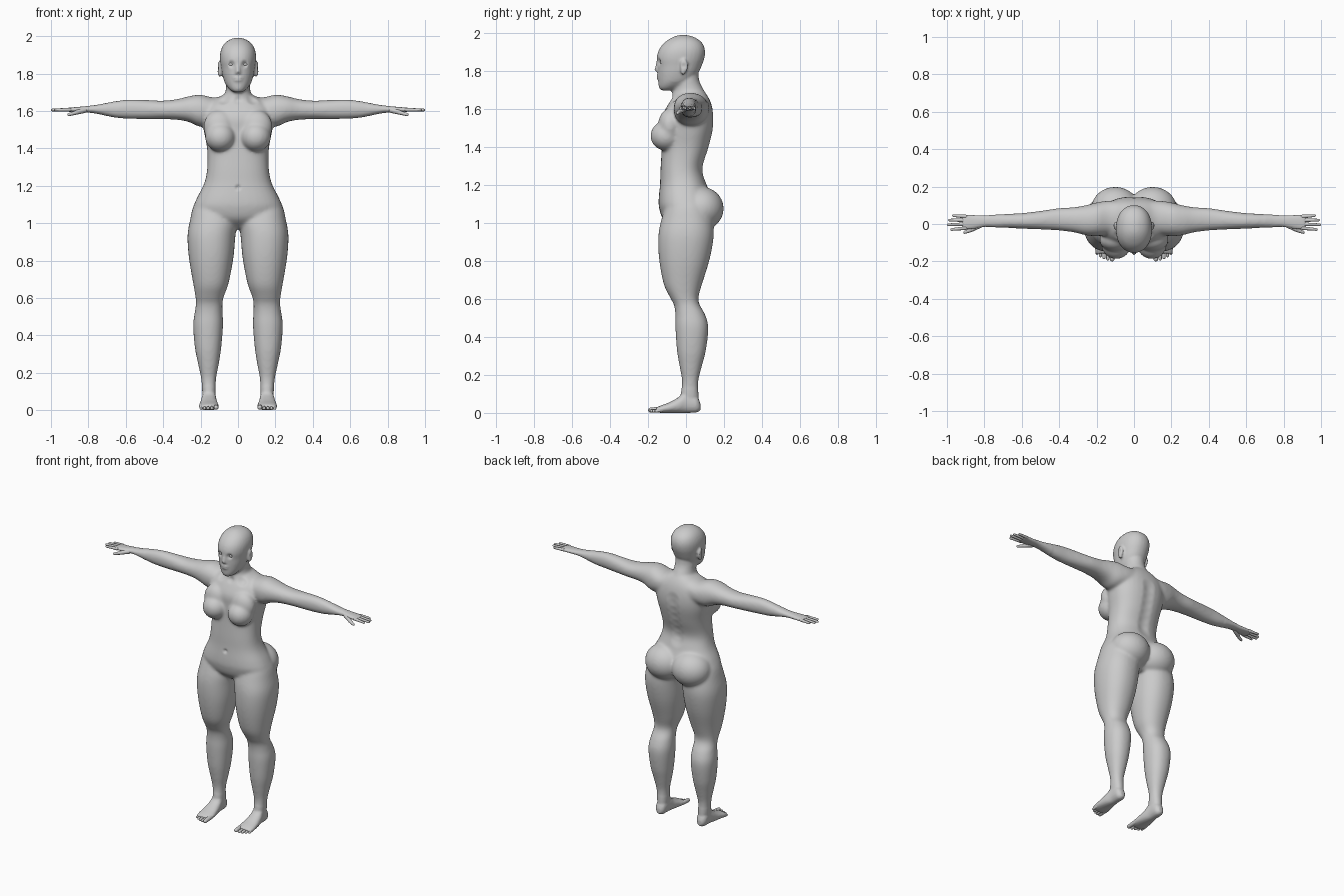
import bpy, bmesh, math
from mathutils import Vector, Matrix

SEG, SUB = 32, 4


def catmull(rows):
    """Smoothly interpolate section rows."""
    out = []
    for i in range(len(rows) - 1):
        p0, p1 = rows[max(i - 1, 0)], rows[i]
        p2, p3 = rows[i + 1], rows[min(i + 2, len(rows) - 1)]
        for s in range(SUB):
            t = s / SUB
            out.append([0.5 * (2 * b + (c - a) * t + (2 * a - 5 * b + 4 * c - d) * t * t
                               + (3 * b - a - 3 * c + d) * t ** 3)
                        for a, b, c, d in zip(p0, p1, p2, p3)])
    out.append(list(rows[-1]))
    return out


def skin(bm, rings):
    """Join rings of points into a closed tube."""
    rings = [[bm.verts.new(p) for p in ring] for ring in rings]
    n = len(rings[0])
    for r, q in zip(rings, rings[1:]):
        for k in range(n):
            j = (k + 1) % n
            bm.faces.new((r[k], r[j], q[j], q[k]))
    bm.faces.new(rings[0])
    bm.faces.new(rings[-1])


def loft(bm, axis, rows, n=2.2):
    """Rows are (position on axis, a min, a max, b min, b max)."""
    rings = []
    for t, a0, a1, b0, b1 in catmull(rows):
        ring = []
        for k in range(SEG):
            ang = 2 * math.pi * k / SEG
            c, s = math.cos(ang), math.sin(ang)
            a = (a0 + a1) / 2 + (a1 - a0) / 2 * math.copysign(abs(c) ** (2 / n), c)
            b = (b0 + b1) / 2 + (b1 - b0) / 2 * math.copysign(abs(s) ** (2 / n), s)
            ring.append({'x': (t, a, b), 'y': (a, t, b), 'z': (a, b, t)}[axis])
        rings.append(ring)
    skin(bm, rings)


def sym(rows):
    return [(z, -w, w, f, b) for z, w, f, b in rows]


def blob(bm, c, r, seg=24):
    m = Matrix.Translation(c) @ Matrix.Diagonal((*r, 1))
    bmesh.ops.create_uvsphere(bm, u_segments=seg, v_segments=seg // 2, radius=1, matrix=m)


def digit(bm, p, q, r0, r1):
    """Tapered tube with round ends, its tip at q."""
    p, q = Vector(p), Vector(q)
    d = (q - p).normalized()
    q = q - d * r1
    u = d.orthogonal().normalized()
    w = d.cross(u)
    arc = [0.05 + k * (math.pi / 2 - 0.05) / 4 for k in range(5)]
    prof = [(p - d * r0 * math.cos(a), r0 * math.sin(a)) for a in arc]
    prof += [(q + d * r1 * math.cos(a), r1 * math.sin(a)) for a in reversed(arc)]
    angs = [2 * math.pi * k / 14 for k in range(14)]
    skin(bm, [[c + (u * math.cos(a) + w * math.sin(a)) * r for a in angs] for c, r in prof])


def mirror_x(bm):
    d = bmesh.ops.duplicate(bm, geom=bm.verts[:] + bm.edges[:] + bm.faces[:])['geom']
    for v in d:
        if isinstance(v, bmesh.types.BMVert):
            v.co.x *= -1


def add_object(name, bm):
    bmesh.ops.recalc_face_normals(bm, faces=bm.faces[:])
    me = bpy.data.meshes.new(name)
    bm.to_mesh(me)
    bm.free()
    me.shade_smooth()
    ob = bpy.data.objects.new(name, me)
    bpy.context.collection.objects.link(ob)
    return ob


bm = bmesh.new()

# leg
loft(bm, 'z', [(.04, .125, .185, -.04, .065), (.085, .12, .19, -.03, .066),
               (.166, .117, .197, -.021, .065), (.25, .102, .214, -.035, .085),
               (.33, .09, .23, -.048, .105), (.45, .08, .24, -.056, .118),
               (.52, .082, .232, -.056, .1), (.57, .083, .225, -.064, .072),
               (.61, .075, .228, -.085, .066), (.68, .05, .24, -.118, .085),
               (.81, .025, .262, -.142, .125), (.93, .014, .27, -.146, .146),
               (1.02, .005, .256, -.13, .14), (1.10, .04, .235, -.10, .11),
               (1.16, .1, .19, -.05, .06)])

# foot
loft(bm, 'y', [(.076, .14, .17, .015, .05), (.055, .122, .188, .002, .09),
               (0, .118, .192, 0, .115), (-.04, .112, .2, 0, .082),
               (-.09, .105, .207, 0, .055), (-.13, .102, .21, 0, .04),
               (-.158, .108, .203, .003, .028)])

# arm and palm
loft(bm, 'x', [(.06, -.03, .12, 1.55, 1.685), (.13, -.055, .125, 1.53, 1.672),
               (.2, -.065, .115, 1.515, 1.687), (.26, -.06, .10, 1.54, 1.679),
               (.32, -.045, .09, 1.552, 1.664), (.40, -.035, .085, 1.556, 1.655),
               (.48, -.03, .073, 1.556, 1.658), (.58, -.026, .06, 1.558, 1.661),
               (.66, -.022, .055, 1.564, 1.652), (.74, -.018, .05, 1.582, 1.635),
               (.80, -.016, .046, 1.591, 1.627), (.85, -.025, .048, 1.592, 1.622),
               (.90, -.031, .051, 1.595, 1.618), (.918, -.028, .048, 1.598, 1.615)])

# buttock, breast, ear, nostril
blob(bm, (.10, .08, 1.077), (.13, .119, .115), 32)
blob(bm, (.095, -.105, 1.46), (.081, .083, .078), 32)
blob(bm, (.1, -.085, 1.515), (.085, .062, .09), 32)
blob(bm, (.1, -.01, 1.827), (.011, .021, .038))
blob(bm, (.098, -.015, 1.803), (.01, .014, .022))
blob(bm, (.01, -.146, 1.803), (.009, .01, .008))
mirror_x(bm)

# torso
loft(bm, 'z', sym([(.97, .05, -.06, .08), (1.02, .19, -.12, .12), (1.08, .235, -.142, .14),
                   (1.13, .222, -.144, .135), (1.21, .182, -.137, .107),
                   (1.29, .165, -.134, .089), (1.395, .165, -.128, .12),
                   (1.49, .182, -.125, .143), (1.56, .19, -.125, .146),
                   (1.62, .18, -.098, .136), (1.66, .13, -.07, .12),
                   (1.69, .07, -.04, .1)]), 2.35)

# neck
loft(bm, 'z', sym([(1.60, .1, -.06, .11), (1.66, .085, -.076, .112), (1.70, .068, -.066, .095),
                   (1.75, .063, -.062, .07), (1.80, .06, -.05, .065)]), 2)

# head
loft(bm, 'z', sym([(1.70, .022, -.13, -.07), (1.715, .044, -.142, -.03),
                   (1.745, .068, -.146, .03), (1.79, .083, -.149, .064),
                   (1.83, .09, -.15, .083), (1.87, .096, -.154, .097),
                   (1.91, .095, -.144, .1), (1.945, .083, -.12, .088),
                   (1.97, .062, -.088, .062), (1.985, .035, -.058, .03),
                   (1.991, .012, -.032, .002)]), 2.15)

# nose and lips
digit(bm, (0, -.144, 1.862), (0, -.156, 1.798), .009, .012)
blob(bm, (0, -.146, 1.777), (.026, .01, .006))
blob(bm, (0, -.145, 1.764), (.022, .01, .007))

# fuse everything into one skin
body = add_object("body", bm)
bpy.context.view_layer.objects.active = body
body.select_set(True)


def apply(kind, **settings):
    mod = body.modifiers.new(kind.lower(), kind)
    for k, v in settings.items():
        setattr(mod, k, v)
    bpy.ops.object.modifier_apply(modifier=mod.name)


apply('REMESH', mode='VOXEL', voxel_size=.0075, use_smooth_shade=True)

# blend the joints between trunk and limbs
trunk = []
for v in body.data.vertices:
    x, y, z = v.co
    if abs(x) < .7 and .13 < z < 1.74 and not (z > 1.68 and y < -.08):
        trunk.append(v.index)
body.vertex_groups.new(name="trunk").add(trunk, 1, 'REPLACE')
apply('SMOOTH', factor=.5, iterations=18, vertex_group="trunk")

# dents: eye sockets, ears, navel, throat notch, collarbone hollows, spine groove
dents = [((s * .036, -.145, 1.85), .024, (0, .014, 0)) for s in (-1, 1)]
dents += [((s * .112, -.012, 1.828), .02, (-s * .007, 0, 0)) for s in (-1, 1)]
dents += [((s * .08, -.07, 1.665), .04, (0, .01, -.006)) for s in (-1, 1)]
dents += [((0, -.138, 1.19), .018, (0, .012, 0)), ((0, -.085, 1.66), .03, (0, .008, 0))]
dents += [((0, y, z), .055, (0, -.007, 0)) for z, y in
          [(1.25, .09), (1.3, .09), (1.35, .1), (1.4, .12), (1.45, .13), (1.5, .143), (1.55, .145)]]
dents = [(Vector(c), r * r, Vector(o)) for c, r, o in dents]
for v in body.data.vertices:
    p = v.co.copy()
    if abs(p.x) < .14 and p.z > 1.15:
        for c, r2, o in dents:
            d = (p - c).length_squared
            if d < r2:
                v.co += o * (1 - d / r2) ** 2
apply('SMOOTH', factor=.5, iterations=1)
body.data.shade_smooth()

# fingers and thumbs
bm = bmesh.new()
for y, tip, ty in [(-.022, .982, -.03), (-.001, 1.0, -.004), (.02, .994, .021), (.04, .972, .045)]:
    digit(bm, (.9, y, 1.607), (tip, ty, 1.605), .01, .007)
digit(bm, (.82, -.005, 1.604), (.882, -.038, 1.587), .015, .011)
digit(bm, (.87, -.032, 1.59), (.912, -.047, 1.578), .011, .008)
mirror_x(bm)
add_object("fingers", bm)

# toes
bm = bmesh.new()
for x, tip, r in [(.117, -.2, .014), (.14, -.195, .0095), (.16, -.188, .0095),
                  (.179, -.178, .009), (.197, -.165, .009)]:
    digit(bm, (x, -.125, r + .006), (x, tip, r), r, r * .9)
mirror_x(bm)
add_object("toes", bm)

# eyes
bm = bmesh.new()
blob(bm, (.036, -.126, 1.849), (.016, .012, .009))
mirror_x(bm)
add_object("eyes", bm)
